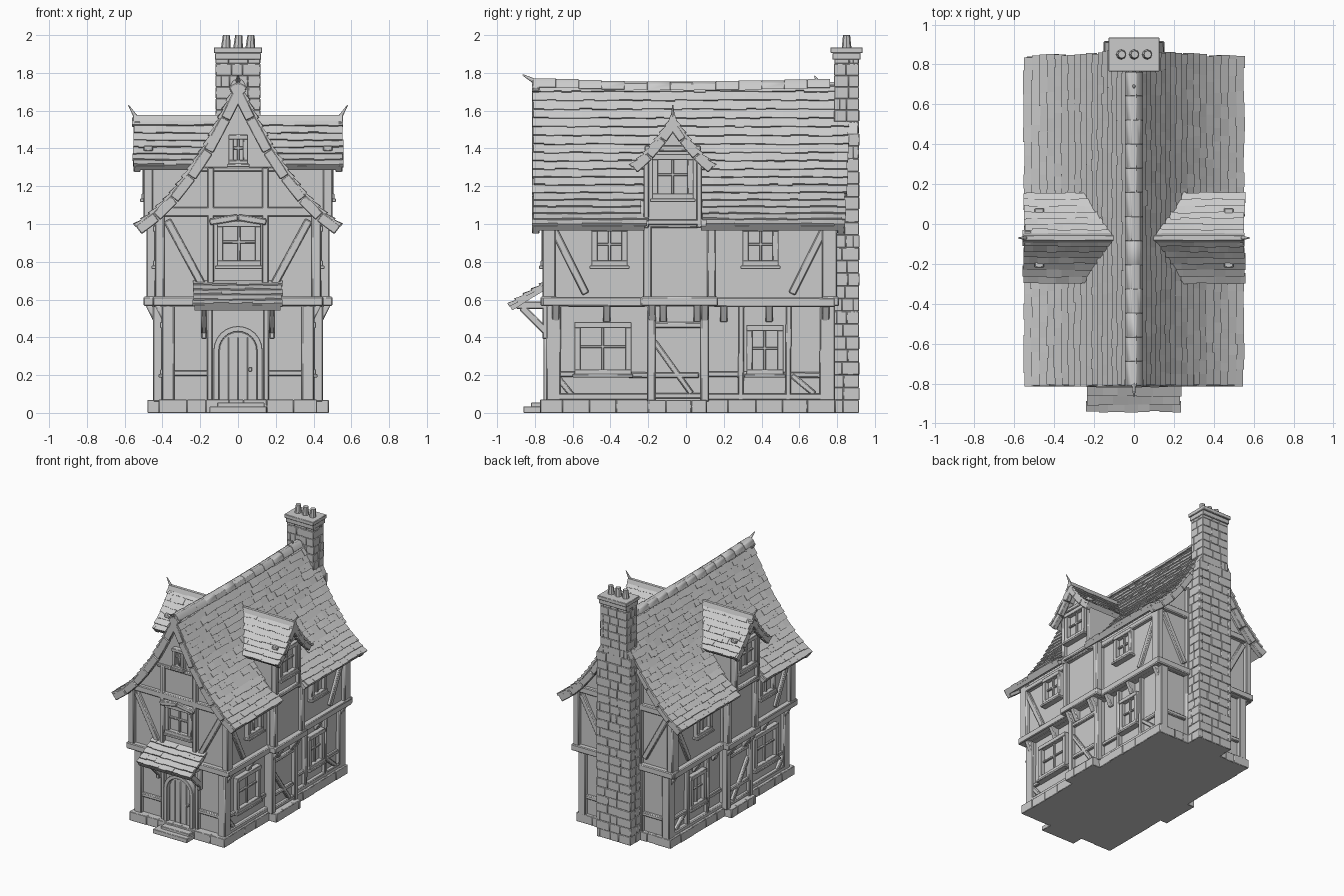
import bpy, bmesh, math, random
from mathutils import Vector, Matrix

random.seed(7)
if "Cube" in bpy.data.objects:
    bpy.data.objects.remove(bpy.data.objects["Cube"])

plain_grey = bpy.data.materials.new("plain_grey")
plain_grey.use_nodes = True
GREY = (0.6, 0.6, 0.6, 1)
plain_grey.diffuse_color = GREY
plain_grey.node_tree.nodes["Principled BSDF"].inputs["Base Color"].default_value = GREY
QUADS = ((0, 1, 3, 2), (4, 6, 7, 5), (0, 4, 5, 1), (2, 3, 7, 6), (0, 2, 6, 4), (1, 5, 7, 3))


def jit(a):
    return random.uniform(-a, a)


class Part:
    """Collects blocks into one named mesh."""
    def __init__(self, name, bevel=0.0):
        self.name, self.bevel, self.bm = name, bevel, bmesh.new()

    def hexa(self, corners, M=Matrix()):
        v = [self.bm.verts.new(M @ Vector(c)) for c in corners]
        for q in QUADS:
            self.bm.faces.new([v[i] for i in q])

    def box(self, x0, x1, y0, y1, z0, z1, M=Matrix()):
        self.hexa([(x, y, z) for x in (x0, x1) for y in (y0, y1) for z in (z0, z1)], M)

    def plank(self, M, p, q, w, n0=-0.02, n1=0.03):
        # timber lying on a wall from p to q, in wall coordinates
        p, q = Vector(p), Vector(q)
        d = (q - p).normalized()
        s = Vector((-d.y, d.x)) * w / 2
        self.hexa([(*(e + k * s), n) for e in (p, q) for k in (-1, 1) for n in (n0, n1)], M)

    def prism(self, pts, n0, n1, M):
        a = [self.bm.verts.new(M @ Vector((u, v, n0))) for u, v in pts]
        b = [self.bm.verts.new(M @ Vector((u, v, n1))) for u, v in pts]
        self.bm.faces.new(a)
        self.bm.faces.new(b[::-1])
        for i in range(len(a)):
            j = (i + 1) % len(a)
            self.bm.faces.new((a[i], a[j], b[j], b[i]))

    def spike(self, base, tip, r, taper=0.25):
        base, tip = Vector(base), Vector(tip)
        rot = (tip - base).to_track_quat('Z', 'Y').to_matrix().to_4x4()
        bmesh.ops.create_cone(self.bm, segments=8, radius1=r, radius2=r * taper, cap_ends=True,
                              depth=(tip - base).length,
                              matrix=Matrix.Translation((base + tip) / 2) @ rot)

    def done(self):
        bmesh.ops.recalc_face_normals(self.bm, faces=self.bm.faces[:])
        me = bpy.data.meshes.new(self.name)
        self.bm.to_mesh(me)
        ob = bpy.data.objects.new(self.name, me)
        bpy.context.collection.objects.link(ob)
        me.materials.append(plain_grey)
        if self.bevel:
            m = ob.modifiers.new("soft_edges", 'BEVEL')
            m.width, m.segments = self.bevel, 1
        bpy.ops.object.select_all(action='DESELECT')
        ob.select_set(True)
        bpy.context.view_layer.objects.active = ob
        bpy.ops.object.shade_smooth_by_angle(angle=math.radians(35))


def frame(u, n, origin=(0, 0, 0)):
    """Wall coordinates: u along, v up, n outward."""
    u, n = Vector(u), Vector(n)
    return Matrix.Translation(origin) @ Matrix(
        ((u.x, 0, n.x, 0), (u.y, 0, n.y, 0), (0, 1, 0, 0), (0, 0, 0, 1)))


def front(y): return frame((1, 0, 0), (0, -1, 0), (0, y, 0))
def back(y): return frame((1, 0, 0), (0, 1, 0), (0, y, 0))
def side(s, x): return frame((0, 1, 0), (s, 0, 0), (s * x, 0, 0))


def slab(part, M, pts, u0, u1, t, lift=0.0):
    """Sheet of thickness t hanging under a profile of (n, v) points."""
    for a, b in zip(pts, pts[1:]):
        a, b = Vector(a), Vector(b)
        d = (b - a).normalized()
        up = Vector((-d.y, d.x))
        part.hexa([(u, e.y, e.x) for u in (u0, u1)
                   for e in (a + up * lift, a + up * (lift - t), b + up * lift, b + up * (lift - t))], M)


def tiles(part, M, pts, u0, u1, rows, keep=lambda u, n: True, flare=lambda n: 0):
    """Overlapping courses of uneven tiles down a profile."""
    P = [Vector(p) for p in pts]
    lens = [(b - a).length for a, b in zip(P, P[1:])]

    def at(s):
        for a, b, L in zip(P, P[1:], lens):
            if s <= L or b is P[-1]:
                return a + (b - a) * (s / L)
            s -= L
    step = sum(lens) / rows
    for r in range(rows):
        u = u0 + jit(0.005)
        a, low = at(r * step), (r + 1.12) * step
        end = u1 + flare(a.x)
        while u < end - 0.01:
            w = min(random.uniform(0.04, 0.085), end + jit(0.005) - u)
            b = at(min(low, sum(lens)) + jit(0.004))
            d = (b - a).normalized()
            up = Vector((-d.y, d.x))
            h = 0.015 + jit(0.003)
            if keep(u + w / 2, b.x):
                part.hexa([(k, e.y, e.x) for k in (u, u + w)
                           for e in (a - up * 0.01, a + up * 0.005, b - up * 0.004, b + up * h)], M)
            u += w


def masonry(part, x0, x1, y0, y1, z0, z1, rows, nx, ny, j=0.003):
    """Courses of slightly uneven stones around a solid core."""
    part.box(x0 + .006, x1 - .006, y0 + .006, y1 - .006, z0, z1 - 0.002)
    h = (z1 - z0) / rows
    for r in range(rows):
        z = z0 + r * h
        for lo, hi, n, ends, swap in ((x0, x1, nx, (y0, y1), 0), (y0, y1, ny, (x0, x1), 1)):
            for e, sg in zip(ends, (-1, 1)):
                cuts = [lo] + [lo + (hi - lo) * (i + jit(0.25)) / n for i in range(1, n)] + [hi]
                for a, b in zip(cuts, cuts[1:]):
                    o = sorted((e + sg * jit(j), e - sg * 0.03))
                    c = (*o, a, b) if swap else (a, b, *o)
                    part.box(*c, z, z + h)


def window(M, u0, u1, v0, v1, w=0.032):
    um, vm = (u0 + u1) / 2, (v0 + v1) / 2 + .01
    for u in (u0, u1):
        frames.plank(M, (u, v0 - w / 2), (u, v1 + w / 2), w, -.02, .035)
    for v in (v0, v1):
        frames.plank(M, (u0 - w / 2, v), (u1 + w / 2, v), w, -.02, .04)
    frames.plank(M, (u0 - w * .8, v0 - w * .6), (u1 + w * .8, v0 - w * .6), .018, -.02, .048)
    frames.plank(M, (um, v0), (um, v1), .014, -.02, .02)
    frames.plank(M, (u0, vm), (u1, vm), .014, -.02, .02)
    panes.box(u0, u1, v0, v1, 0, .006, M)


ROOF = [(0, 1.75), (.09, 1.57), (.18, 1.40), (.27, 1.265), (.36, 1.15), (.45, 1.06), (.543, .99)]
DORMER = [(0, 1.56), (.07, 1.46), (.14, 1.375), (.217, 1.305)]
DY, FY, BY, FU, BU = -0.07, -0.71, 0.76, -0.73, 0.77
GX, UX, BAY_G, BAY_U = .372, .41, .42, .455   # wall planes of the long sides
walls = Part("plaster_walls")
timber = Part("timber_frame", 0.006)
frames = Part("window_frames", 0.003)
panes = Part("window_panes")
shell = Part("roof_boards")
shingles = Part("roof_tiles")
barge = Part("barge_boards", 0.005)

# Walls: ground floor, jettied upper floor with gables, projecting middle bays
walls.box(-GX, GX, FY, BY, .03, .6)
walls.box(-BAY_G, BAY_G, -.2, .11, .03, .58)
walls.box(-BAY_U, BAY_U, -.22, .15, .56, 1.03)
under = [(x, z - .03) for x, z in ROOF[:-2]] + [(UX, 1.07)]
walls.prism([(-UX, .56), (UX, .56)] + under[::-1] + [(-x, z) for x, z in under[1:]],
            -FU, -BU, front(0))

# Main roof, left open at the eaves where the dormers stand
for s in (-1, 1):
    M = side(s, 0)
    slab(shell, M, ROOF, -.80, DY - .15, .03)
    slab(shell, M, ROOF, DY + .15, .83, .03)
    slab(shell, M, ROOF[:-2], DY - .15, DY + .15, .03)
    tiles(shingles, M, ROOF, -.81, .84, 18, lambda u, n: abs(u - DY) > .15 or n < .40,
          lambda n: .03 * max(0, 1 - n / .5))
    for y in (-.815, .80):
        slab(barge, M, ROOF, y, y + .04, .055)

# Sagging ridge with curled tips
ridge = Part("ridge_caps", 0.004)
for i in range(13):
    y = -.81 + i * .121
    z = 1.768 - .014 * (1 - ((y + .06) / .75) ** 2)
    ridge.prism([(-.045, z - .045), (.045, z - .045), (.03, z - .012), (.012, z + jit(.003)),
                 (-.012, z), (-.03, z - .012)], -y, -y - .121, front(0))
ridge.spike((0, -.79, 1.75), (0, -.865, 1.79), .016)
ridge.spike((0, .7, 1.75), (0, .68, 1.785), .012)

# Dormers on both slopes
for s in (-1, 1):
    origin = (0, DY, 0)
    face = frame((0, 1, 0), (s, 0, 0), (s * .47, DY, 0))
    walls.prism([(-.15, .98), (.15, .98), (.15, 1.34), (0, 1.52), (-.15, 1.34)], -.37, 0, face)
    window(face, -.095, .095, 1.145, 1.355)
    for k in (-1, 1):
        M = frame((s, 0, 0), (0, k, 0), origin)
        slab(shell, M, DORMER, .1, .54, .025)
        tiles(shingles, M, DORMER, .1, .555, 7)
        slab(barge, M, DORMER, .515, .552, .045)
        timber.plank(face, (k * .14, .98), (k * .14, 1.36), .03)
    for v in (1.01, 1.4):
        timber.plank(face, (-.15, v), (.15, v), .03)
    ridge.prism([(-.025, 1.54), (.025, 1.54), (.012, 1.578), (-.012, 1.578)], -.38, .085, face)
    ridge.spike((s * .54, DY, 1.565), (s * .58, DY, 1.63), .012)

# Long sides: timbers and windows, then the middle bay
for s in (-1, 1):
    G, U, BG, BU_ = side(s, GX), side(s, UX), side(s, BAY_G), side(s, BAY_U)
    for u, w in ((-.70, .07), (.29, .03), (.54, .03), (.74, .07)):
        timber.plank(G, (u, .06), (u + jit(.006), .57), w)
    for a, b in ((-.7, -.2), (.1, .74)):
        timber.plank(G, (a, .205), (b, .2), .03, -.02, .02)
    timber.plank(G, (-.7, .085), (.74, .085), .035)
    window(G, -.575, -.305, .215, .465)
    window(G, .335, .5, .215, .45)
    for a, b in (((-.69, .2), (-.6, .09)), ((.56, .2), (.68, .1))):
        timber.plank(G, a, b, .03, -.02, .024)
    for a, b in (((-.17, .38), (.03, .1)), ((-.17, .2), (.07, .2)), ((-.2, .465), (.1, .465)),
                 ((-.2, .09), (.1, .09))):
        timber.plank(BG, a, b, .03, -.02, .024)
    timber.plank(U, (FU - .03, .59), (BU + .02, .585), .05, -.05, .042)
    timber.plank(U, (FU - .02, 1.0), (BU + .02, 1.0), .04)
    timber.plank(BU_, (-.24, .59), (.17, .59), .05, -.05, .045)
    timber.plank(BU_, (-.22, 1.0), (.15, 1.0), .04)
    for u, w in ((-.72, .06), (.75, .06)):
        timber.plank(U, (u, .58), (u, 1.05), w)
    for u in (-.205, .135):
        timber.plank(BU_, (u, .58), (u, 1.02), .045)
    for u in (-.185, .1):
        timber.plank(BG, (u, .06), (u, .57), .045)
    for a, b in (((-.7, .97), (-.53, .63)), ((.73, .97), (.56, .63))):
        timber.plank(U, a, b, .04, -.02, .022)
    window(U, -.485, -.325, .79, .975)
    window(U, .315, .475, .79, .975)
    for u in (-.69, -.42, -.18, -.12, .06, .1, .2, .44, .74):
        timber.hexa([(u + k, v, n) for k in (-.02, .02)
                     for v, n in ((.48, 0), (.48, .025), (.57, 0), (.57, .07))],
                    BG if abs(u + .04) < .15 else G)

# Gable ends: timbers shared by front and back
for G, U in ((front(FY), front(FU)), (back(BY), back(BU))):
    for k in (-1, 1):
        timber.plank(G, (k * .37, .06), (k * .37, .57), .065)
        timber.plank(G, (k * .15, .06), (k * .15, .57), .03)
        timber.plank(G, (k * .15, .21), (k * .37, .21), .03, -.02, .022)
        timber.plank(U, (k * .415, .58), (k * .415, 1.06), .05)
        timber.plank(U, (k * .145, .6), (k * .145, 1.3), .035)
        timber.plank(U, (k * .375, 1.02), (k * .18, .66), .042, -.02, .024)
    timber.plank(U, (-.45, .59), (.45, .59), .05, -.05, .04)
    timber.plank(U, (-.41, 1.065), (.41, 1.065), .05)
    timber.plank(U, (-.2, 1.29), (.2, 1.29), .025, -.02, .015)
F = front(FU)
window(F, -.095, .105, .79, 1.0)
window(F, -.037, .04, 1.325, 1.46, .025)
for k in (-1, 1):
    timber.plank(F, (k * .15, 1.01), (0, 1.035), .035, -.02, .05)

# Arched door with surround
door = Part("door", 0.003)
D = front(FY)
arc = [(math.cos(math.pi * i / 12), math.sin(math.pi * i / 12)) for i in range(13)]
door.prism([(-.1, .04), (.1, .04)] + [(.1 * c, .33 + .1 * t) for c, t in arc], -.01, .012, D)
for u in (-.05, 0, .05):
    door.plank(D, (u, .05), (u, .4), .006, 0, .018)
door.box(.055, .075, .22, .24, 0, .03, D)
arch = [(r * c, .33 + r * t) for r in (.1, .13) for c, t in arc]
surround = Part("door_surround", 0.003)
surround.prism([(.1, .04)] + arch[:13] + [(-.1, .04), (-.13, .04)] + arch[13:][::-1] + [(.13, .04)],
               -.02, .045, D)

# Porch canopy on brackets
CANOPY = [(.72, .70), (.83, .635), (.935, .568)]
C = front(0)
slab(shell, C, CANOPY, -.23, .225, .03)
tiles(shingles, C, CANOPY, -.24, .235, 5)
for k in (-1, 1):
    S = frame((0, 1, 0), (k, 0, 0), (k * .18, 0, 0))
    for a, b in (((-.74, .39), (-.74, .66)), ((-.74, .43), (-.87, .56)), ((-.73, .57), (-.9, .57))):
        timber.plank(S, a, b, .04, -.015, .015)

# Stone footing with doorstep, and chimney
stone = Part("stone_footing", 0.003)
masonry(stone, -.418, .418, -.77, .79, 0, .07, 1, 7, 11)
masonry(stone, -.48, .48, -.2, .11, 0, .068, 1, 5, 3)
stone.box(-.15, .15, -.86, -.74, 0, .035)
stone.box(-.11, .14, -.82, -.7, 0, .055)
chimney = Part("chimney_stack", 0.003)
masonry(chimney, -.15, .15, .77, .915, 0, 1.48, 22, 3, 2)
masonry(chimney, -.118, .118, .785, .915, 1.48, 1.91, 7, 3, 2)
chimney.hexa([(x * w, y, z) for x in (-1, 1) for y in (.8, .912)
              for z, w in ((1.47, .15), (1.55, .11))])
chimney.box(-.122, .122, .775, .925, 1.87, 1.905)
chimney.box(-.128, .128, .765, .935, 1.905, 1.935)
pots = Part("chimney_pots")
for x in (-.065, 0, .065):
    pots.spike((x, .85, 1.92), (x + .004, .85, 2.0), .027, .7)

for part in (walls, timber, frames, panes, shell, shingles, barge, ridge, door, surround,
             stone, chimney, pots):
    part.done()
